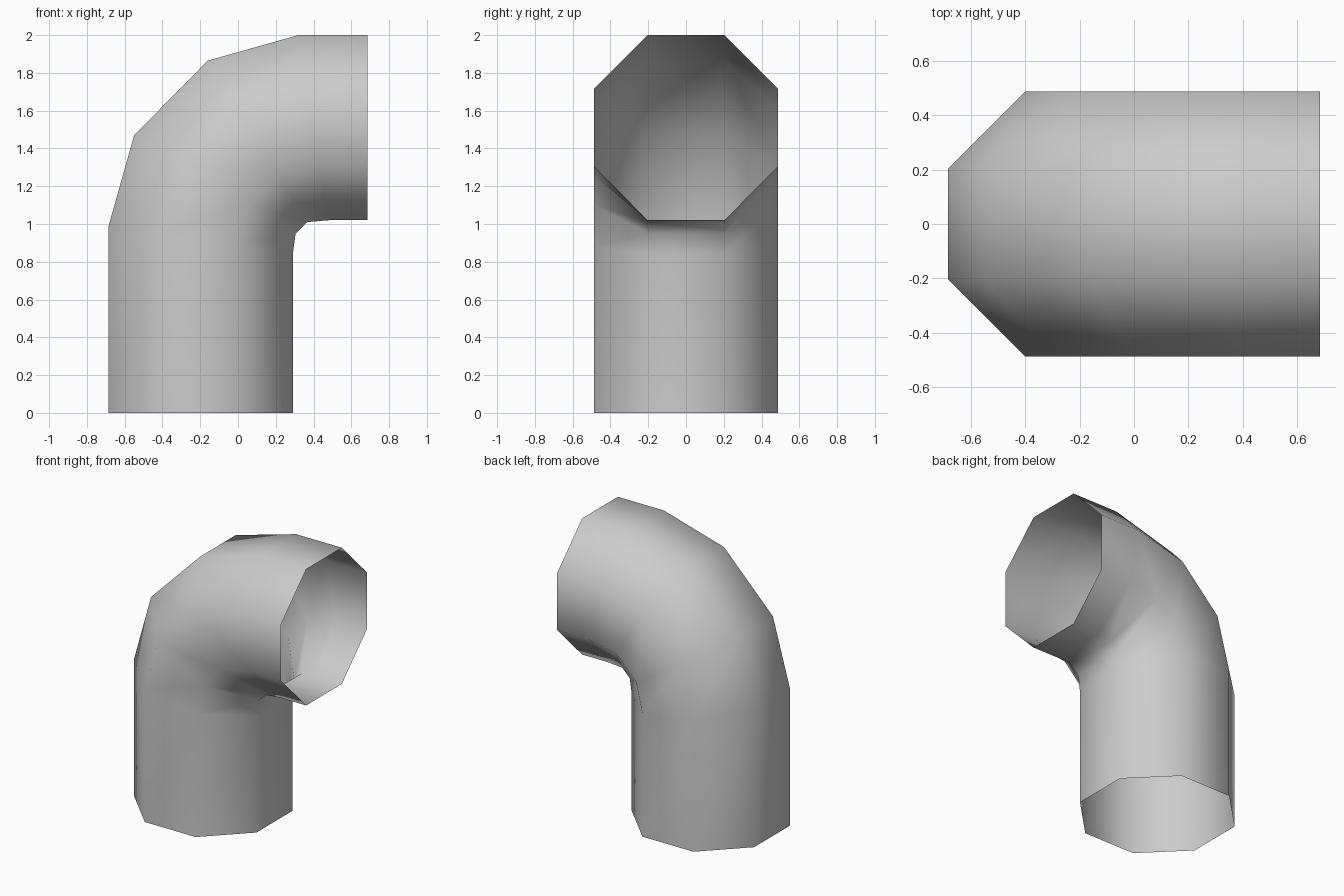
import bpy
import bmesh
from mathutils import Vector

cube = bpy.data.objects.get("Cube")
if cube:
    bpy.data.objects.remove(cube, do_unlink=True)

grey = bpy.data.materials.new("pipe grey")
grey.use_nodes = True
colour = (0.6, 0.6, 0.6, 1)
grey.diffuse_color = colour
grey.node_tree.nodes["Principled BSDF"].inputs["Base Color"].default_value = colour

# Side profile of the bend: outer and inner (x, z) of each ring
RINGS = [((-0.685, 0), (0.29, 0)),
         ((-0.685, 0.99), (0.29, 0.84)),
         ((-0.55, 1.47), (0.305, 0.95)),
         ((-0.16, 1.865), (0.365, 1.01)),
         ((0.32, 2), (0.48, 1.02)),
         ((0.685, 2), (0.685, 1.02))]

# Octagonal section: (position across the bend, y)
R, C = 0.488, 0.203
OCTAGON = [(-R, -C), (-C, -R), (C, -R), (R, -C),
           (R, C), (C, R), (-C, R), (-R, C)]

# Open elbow pipe, one skin thick
bm = bmesh.new()
loops = []
for (ox, oz), (ix, iz) in RINGS:
    outer, inner = Vector((ox, 0, oz)), Vector((ix, 0, iz))
    loop = []
    for u, y in OCTAGON:
        p = outer.lerp(inner, (u + R) / (2 * R))
        loop.append(bm.verts.new((p.x, y, p.z)))
    loops.append(loop)

for low, high in zip(loops, loops[1:]):
    for i in range(len(OCTAGON)):
        j = (i + 1) % len(OCTAGON)
        face = bm.faces.new((low[i], low[j], high[j], high[i]))
        face.smooth = True

mesh = bpy.data.meshes.new("elbow_pipe")
bm.to_mesh(mesh)
bm.free()
mesh.materials.append(grey)
pipe = bpy.data.objects.new("elbow_pipe", mesh)
bpy.context.collection.objects.link(pipe)
